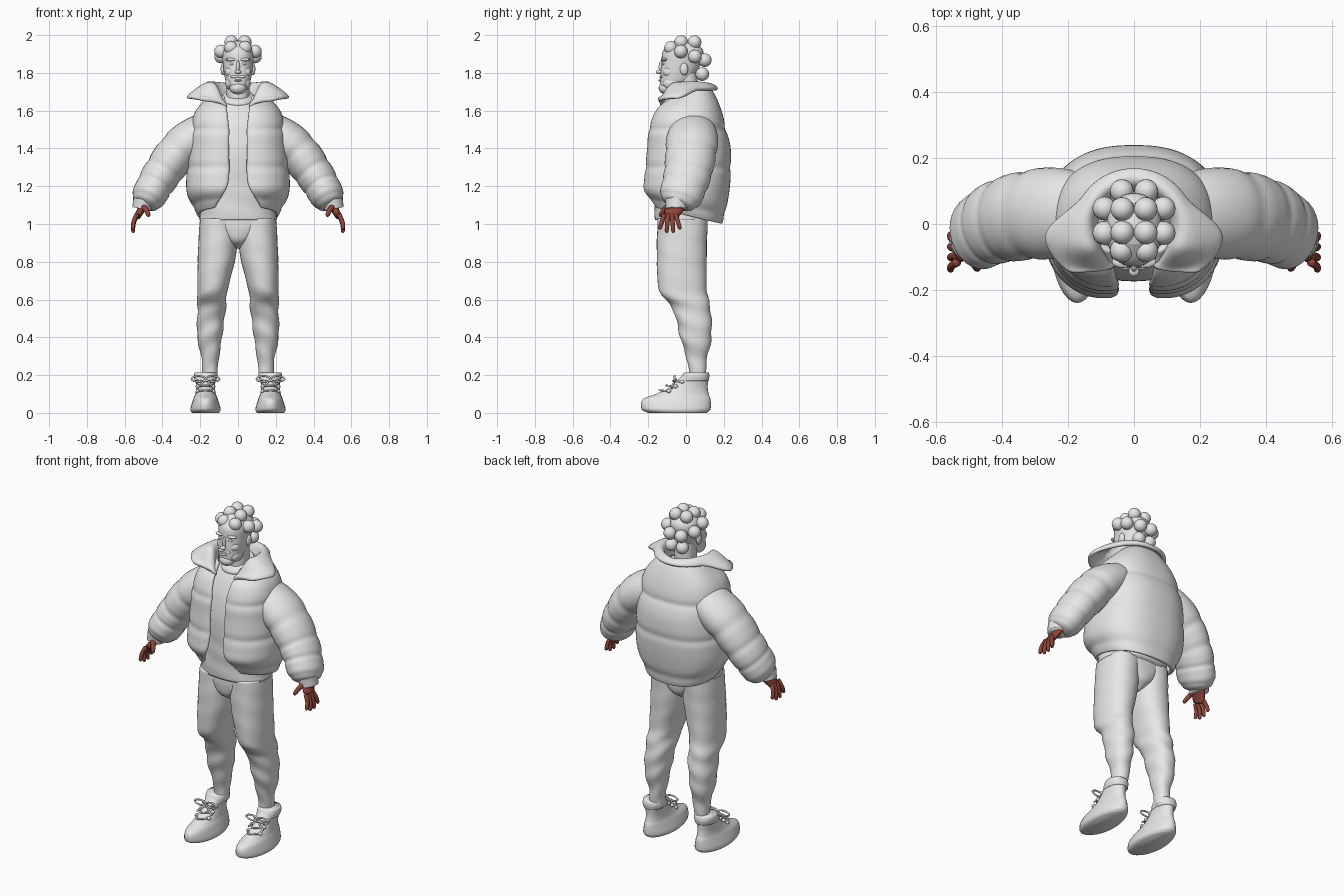
import bpy, bmesh, math
from mathutils import Vector

if "Cube" in bpy.data.objects:
    bpy.data.objects.remove(bpy.data.objects["Cube"])

def material(name, colour):
    mat = bpy.data.materials.new(name)
    mat.use_nodes = True
    mat.diffuse_color = colour
    mat.node_tree.nodes["Principled BSDF"].inputs["Base Color"].default_value = colour
    return mat

GREY = material("pale_grey", (.8, .8, .8, 1))
SKIN = material("red_brown_skin", (.27, .06, .04, 1))

def finish(name, bm, mat, thick=0):
    bmesh.ops.recalc_face_normals(bm, faces=bm.faces)
    mesh = bpy.data.meshes.new(name)
    bm.to_mesh(mesh)
    bm.free()
    mesh.materials.append(mat)
    mesh.polygons.foreach_set("use_smooth", [True] * len(mesh.polygons))
    part = bpy.data.objects.new(name, mesh)
    bpy.context.collection.objects.link(part)
    if thick:
        shell = part.modifiers.new("thickness", "SOLIDIFY")
        shell.thickness, shell.offset = thick, 0
        rounding = part.modifiers.new("rounding", "SUBSURF")
        rounding.levels = rounding.render_levels = 1

def loft(name, rings, mat=GREY, closed=True, thick=0):
    bm = bmesh.new()
    loops = [[bm.verts.new(point) for point in ring] for ring in rings]
    count = len(loops[0])
    for low, high in zip(loops, loops[1:]):
        for i in range(count if closed else count - 1):
            j = (i + 1) % count
            bm.faces.new((low[i], low[j], high[j], high[i]))
    if closed:
        bm.faces.new(loops[0])
        bm.faces.new(loops[-1])
    finish(name, bm, mat, thick)

def smooth(value):
    value = max(0, min(1, value))
    return value * value * (3 - 2 * value)

def bump(value, centre, width):
    return math.exp(-((value - centre) / width) ** 2)

def sample(rows, t):
    """Smooth interpolation through the rows, t from 0 to 1."""
    f = t * (len(rows) - 1)
    i = min(int(f), len(rows) - 2)
    u = f - i
    near = [rows[max(0, min(len(rows) - 1, i + k))] for k in (-1, 0, 1, 2)]
    return [b + u * ((c - a) + u * ((2 * a - 5 * b + 4 * c - d) + u * (3 * (b - c) + d - a))) / 2
            for a, b, c, d in zip(*near)]

def row(z, half, front, back, x=0, opening=0):
    return z, half, front, back, x, opening

def upright(name, rows, side=1, count=36, steps=40, power=.9,
            wave=lambda z, a: 1, tilt=lambda z: 0, thick=0):
    """Stacked oval rings; a thick one is left open at the front."""
    rings = []
    for k in range(steps + 1):
        z, half, front, back, x, opening = sample(rows, k / steps)
        gap = math.asin(max(0, opening / half) ** (1 / power))
        ring = []
        for i in range(count):
            a = gap - math.pi / 2 + 2 * (math.pi - gap) * i / (count - 1 if thick else count)
            c, s = math.cos(a), math.sin(a)
            across = half * math.copysign(abs(c) ** power, c) * wave(z, a)
            y = front + (back - front) * (1 + math.copysign(abs(s) ** power, s) * wave(z, a)) / 2
            ring.append((side * (x + across), y, z + tilt(z) * y))
        rings.append(ring)
    loft(name, rings, closed=not thick, thick=thick)

def tube(name, points, start, end, side=1, mat=GREY, flat=1, count=12, steps=14, wave=lambda t: 1, tip=False):
    """Tapered tube along a smooth path; flat stretches it front to back."""
    rings = []
    for k in range(steps + 1):
        t = k / steps
        centre = Vector(sample(points, t))
        ahead = Vector(sample(points, min(1, t + .02))) - Vector(sample(points, max(0, t - .02)))
        u = Vector((0, 1, 0)).cross(ahead).normalized()
        v = ahead.normalized().cross(u) * flat
        radius = (start + (end - start) * t) * wave(t)
        if tip:
            radius *= math.sqrt(max(.05, 1 - max(0, t * 5 - 4) ** 2))
        turns = [math.tau * i / count for i in range(count)]
        ring = [centre + (u * math.cos(a) + v * math.sin(a)) * radius for a in turns]
        rings.append([(side * p.x, p.y, p.z) for p in ring])
    loft(name, rings, mat)

def ball(name, centre, size):
    bm = bmesh.new()
    bmesh.ops.create_uvsphere(bm, u_segments=20, v_segments=12, radius=1)
    bmesh.ops.scale(bm, vec=size, verts=bm.verts)
    bmesh.ops.translate(bm, vec=centre, verts=bm.verts)
    finish(name, bm, GREY)

# Head, neck and face
upright("head", [row(1.7, half=.03, front=-.13, back=-.07), row(1.75, half=.064, front=-.137, back=.02),
                 row(1.85, half=.08, front=-.13, back=.08), row(1.92, half=.08, front=-.12, back=.09),
                 row(1.97, half=.04, front=-.06, back=.04)])
upright("neck", [row(1.6, half=.06, front=-.06, back=.07), row(1.8, half=.06, front=-.06, back=.06)])
ball("nose_tip", (0, -.143, 1.805), (.016, .016, .011))
ball("nose_bridge", (0, -.13, 1.83), (.01, .015, .035))
ball("beard", (0, -.105, 1.72), (.045, .04, .034))
ball("lower_lip", (0, -.136, 1.76), (.02, .01, .006))
for side, label in ((1, "left"), (-1, "right")):
    ball(label + "_ear", (side * .08, -.01, 1.82), (.012, .022, .032))
    ball(label + "_eye", (side * .032, -.12, 1.847), (.013, .009, .007))
    ball(label + "_brow", (side * .035, -.114, 1.87), (.032, .019, .009))
    ball(label + "_cheek", (side * .04, -.09, 1.805), (.03, .032, .03))
    ball(label + "_moustache", (side * .018, -.13, 1.78), (.022, .01, .008))
    ball(label + "_jaw_beard", (side * .045, -.07, 1.745), (.022, .05, .034))

# Round hair buns, sitting higher toward the forehead
for count, radius, height in ((4, .05, 1.963), (8, .097, 1.9), (7, .085, 1.825)):
    for i in range(count):
        a = math.tau * (i + .5) / count + (math.pi / 2 if count == 7 else 0)
        if count != 7 or math.sin(a) > .3:
            lift = 0 if count == 4 else .035 * math.sin(a)
            ball("hair_bun", (radius * math.cos(a), .01 + radius * math.sin(a), height - lift), [.036] * 3)

# Shirt with a neckband
upright("shirt", [row(1.02, half=.205, front=-.165, back=.13), row(1.2, half=.2, front=-.17, back=.16),
                  row(1.4, half=.2, front=-.17, back=.16), row(1.6, half=.15, front=-.12, back=.12),
                  row(1.67, half=.08, front=-.08, back=.09)],
        wave=lambda z, a: 1 + .012 * math.sin(55 * z + 3 * math.cos(a)) * (1 - smooth(4 * z - 4.5)),
        tilt=lambda z: .35 * smooth((z - 1.5) * 6))
upright("neckband", [row(1.65, half=.085, front=-.085, back=.09), row(1.67, half=.088, front=-.09, back=.09),
                     row(1.685, half=.075, front=-.075, back=.08)], steps=6, tilt=lambda z: .35)

# Puffed jacket, open at the front, with sewn creases
def jacket_puff(z, a):
    seams = sum(bump(z, seam, .02) for seam in (1.1, 1.3, 1.5))
    from_front = math.atan2(math.cos(a), -math.sin(a))
    return 1 - .03 * seams - .1 * bump(from_front, 0, .3)

upright("jacket_body", [row(1.05, half=.2, front=-.17, back=.18, opening=.12),
                        row(1.15, half=.255, front=-.225, back=.21, opening=.07),
                        row(1.25, half=.262, front=-.225, back=.225, opening=.05),
                        row(1.4, half=.25, front=-.21, back=.225, opening=.05),
                        row(1.5, half=.24, front=-.2, back=.2, opening=.05),
                        row(1.6, half=.21, front=-.16, back=.175, opening=.06),
                        row(1.69, half=.12, front=-.09, back=.12, opening=.07)],
        count=56, steps=56, power=.82, thick=.024, wave=jacket_puff,
        tilt=lambda z: .2 * smooth((z - 1.58) * 9) - .26 * smooth((1.25 - z) * 5))

# Folded collar: rises from the neck to a crest, then spreads into wings at the front
collar = []
for k in range(-24, 25):
    a = 2.6 * k / 24
    wing, drop = smooth((abs(a) - 1) / .9), smooth((abs(a) - 1.9) / .7)
    out = Vector((math.sin(a), math.cos(a), 0))
    base = out * .12 + Vector((0, -.02, 1.66 - drop / 20))
    crest = out * .145 + Vector((0, -.015, 1.73 + .02 * abs(out.x) - drop / 10))
    edge = out * .18 + Vector((math.copysign(wing * .1, a), -.015 + wing * .02, 1.71 - wing / 22))
    collar.append([sample((base, crest, edge), j / 6) for j in range(7)])
loft("collar", collar, closed=False, thick=.024)

def trouser_fold(z, a):
    return 1 + (.006 + .03 * smooth((.7 - z) * 8)) * math.sin(52 * z + 2.5 * math.cos(a - .6))

def sleeve_puff(t):
    return 1 - .35 * bump(t, 0, .12) - .05 * sum(bump(t, seam, .03) for seam in (.3, .48, .66, .88))

for side, label in ((1, "left"), (-1, "right")):
    # Puffed sleeve and cuff
    wrist = Vector((.5, -.05, 1.1))
    tube(label + "_sleeve", [(.1, .04, 1.54), (.29, .03, 1.41), (.4, .01, 1.27), (.46, -.02, 1.17),
                             wrist - Vector((0, 0, .01))],
         start=.12, end=.085, side=side, flat=1.25, count=32, steps=50, tip=True, wave=sleeve_puff)
    tube(label + "_cuff", [wrist + Vector((0, 0, .03)), wrist - Vector((-.01, 0, .02))],
         start=.055, end=.05, side=side, flat=1.1, count=24)

    # Hand with spread fingers
    knuckles = wrist + Vector((.035, -.035, -.065))
    tube(label + "_palm", [wrist, (wrist + knuckles) / 2, knuckles],
         start=.023, end=.017, side=side, mat=SKIN, flat=2.2, tip=True)
    for i in range(4):
        spread = i - 1.5
        root = knuckles + Vector((0, spread * .02, .015))
        end = root + Vector((.02, spread * .017, -.1 + .009 * spread ** 2))
        bend = (root + end) / 2 + Vector((.008, 0, 0))
        tube(label + "_finger", [root, bend, end], start=.013, end=.01, side=side, mat=SKIN, tip=True)
    tube(label + "_thumb", [wrist + Vector((.01, -.03, 0)), wrist + Vector((-.01, -.06, -.02)),
                            wrist + Vector((-.03, -.09, -.06))],
         start=.017, end=.011, side=side, mat=SKIN, tip=True)

    # Baggy trouser leg, folds gathering at the knee and above the narrow ankle
    upright(label + "_trouser_leg", [row(1.03, half=.1, front=-.15, back=.115, x=.102),
                                     row(.85, half=.102, front=-.155, back=.11, x=.11),
                                     row(.65, half=.08, front=-.142, back=.11, x=.135),
                                     row(.55, half=.075, front=-.07, back=.13, x=.14),
                                     row(.4, half=.065, front=-.03, back=.135, x=.15),
                                     row(.28, half=.045, front=.005, back=.11, x=.147),
                                     row(.18, half=.038, front=.02, back=.105, x=.15)],
            side, steps=70, wave=trouser_fold)

    # High-top shoe with an ankle strap
    ankle = .172
    upright(label + "_shoe", [row(0, half=.072, front=-.2, back=.11, x=ankle),
                              row(.02, half=.08, front=-.235, back=.13, x=ankle),
                              row(.07, half=.066, front=-.23, back=.13, x=ankle),
                              row(.1, half=.055, front=-.16, back=.12, x=ankle),
                              row(.14, half=.05, front=-.08, back=.115, x=ankle),
                              row(.21, half=.056, front=-.01, back=.12, x=ankle)], side, power=1)
    upright(label + "_shoe_strap", [row(.17, half=.056, front=-.03, back=.12, x=ankle),
                                    row(.195, half=.061, front=-.02, back=.124, x=ankle),
                                    row(.215, half=.057, front=-.01, back=.12, x=ankle)], side, steps=8)

    # Laces, eyelets and a bow
    for i in range(3):
        lace = Vector((ankle, .035 * i - .14, .12 + .025 * i))
        ends = [lace + Vector((e * .04, .05, -.005)) for e in (-1, 1)]
        tube(label + "_lace", [ends[0], lace, ends[1]], start=.005, end=.005, side=side)
        for e in ends:
            ball(label + "_eyelet", (side * e.x, e.y, e.z), (.012, .012, .01))
    knot = Vector((ankle, -.05, .18))
    for e in (-1, 1):
        bow = [knot + Vector((e * .037 * (1 - math.cos(a)), -.01, .015 * math.sin(a)))
               for a in (math.tau * i / 12 for i in range(13))]
        tube(label + "_bow_loop", bow, start=.005, end=.005, side=side, steps=24)
        tube(label + "_lace_end", [knot, knot + Vector((e * .025, -.02, -.03)), knot + Vector((e * .05, -.025, -.05))],
             start=.005, end=.005, side=side)

# Seat of the trousers joining the legs
upright("trouser_seat", [row(.87, half=.015, front=-.08, back=.05), row(.91, half=.08, front=-.135, back=.1),
                         row(.97, half=.16, front=-.15, back=.113), row(1.03, half=.195, front=-.15, back=.115)])
